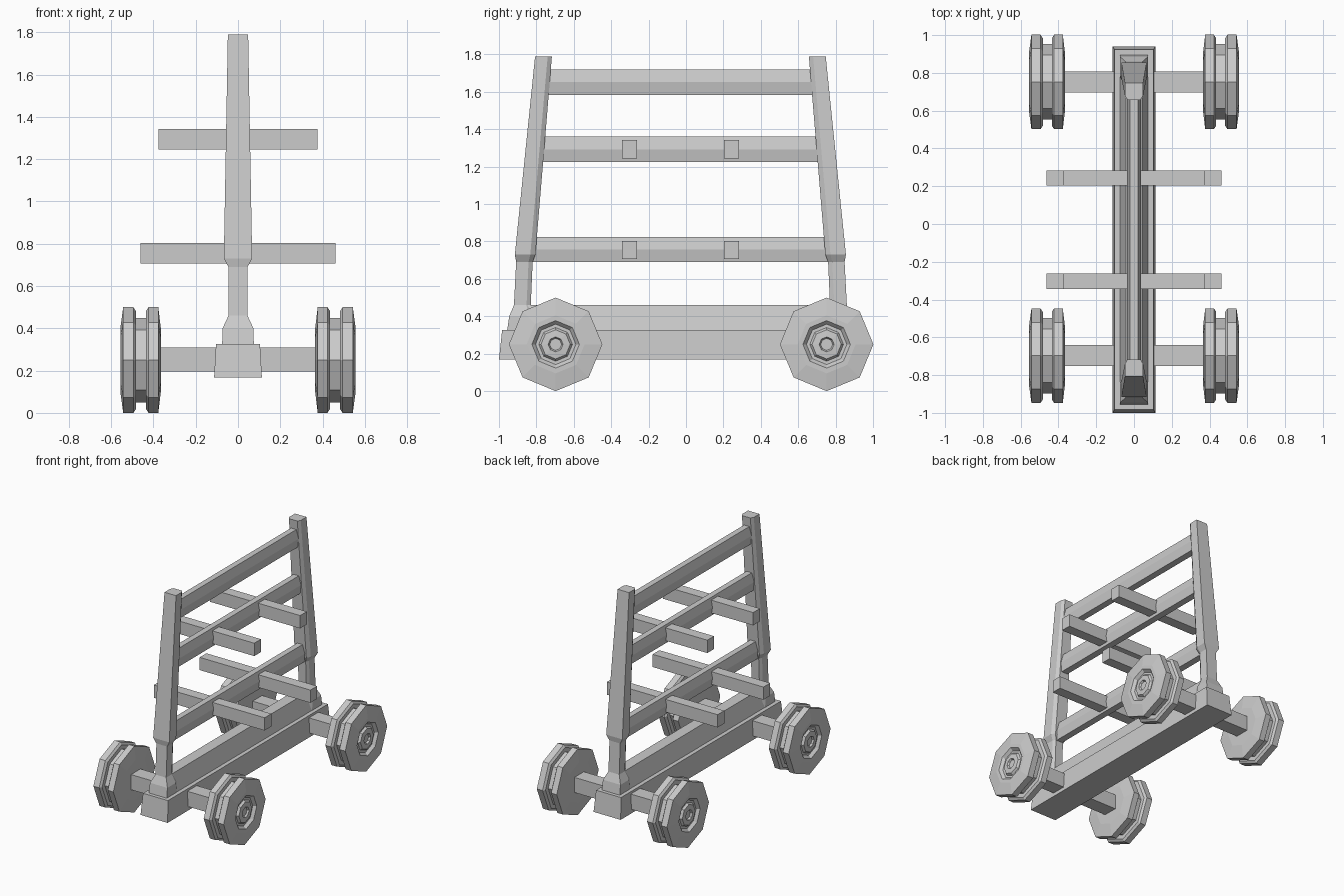
import bpy, bmesh, math
from mathutils import Vector

if "Cube" in bpy.data.objects:
    bpy.data.objects.remove(bpy.data.objects["Cube"])

MID = -0.03   # lengthwise centre of the frame


def finish(name, bm):
    bmesh.ops.recalc_face_normals(bm, faces=bm.faces)
    me = bpy.data.meshes.new(name)
    bm.to_mesh(me)
    bm.free()
    ob = bpy.data.objects.new(name, me)
    bpy.context.collection.objects.link(ob)
    return ob


def loft(name, rings, caps=True):
    """Skin a list of closed rings of points."""
    bm = bmesh.new()
    loops = [[bm.verts.new(p) for p in ring] for ring in rings]
    n = len(loops[0])
    for a, b in zip(loops, loops[1:]):
        for i in range(n):
            j = (i + 1) % n
            bm.faces.new((a[i], a[j], b[j], b[i]))
    if caps:
        bm.faces.new(loops[0])
        bm.faces.new(loops[-1])
    return finish(name, bm)


def box(name, lo, hi):
    bm = bmesh.new()
    bmesh.ops.create_cube(bm, size=1)
    lo, hi = Vector(lo), Vector(hi)
    for v in bm.verts:
        v.co = (lo + hi) / 2 + v.co * (hi - lo)
    return finish(name, bm)


def rail(name, section, y0, y1):
    """Beam along y; y0 / y1 are functions of height so ends follow the posts."""
    return loft(name, [[(x, f(z), z) for x, z in section] for f in (y0, y1)])


# base beam, slightly tapered towards the top
def rect(w, l, z):
    return [(-w, MID - l, z), (w, MID - l, z), (w, MID + l, z), (-w, MID + l, z)]


loft("base_beam", [rect(0.113, 0.97, 0.168), rect(0.104, 0.953, 0.327)])

# leaning end posts: height, outer offset, inner offset, half width
POST = [(0.32, 0.927, 0.765, 0.075), (0.40, 0.915, 0.78, 0.073),
        (0.46, 0.89, 0.80, 0.045), (0.69, 0.878, 0.79, 0.045),
        (0.73, 0.885, 0.775, 0.067), (1.79, 0.777, 0.687, 0.048)]
for label, s in (("front", -1), ("rear", 1)):
    rings = []
    for z, out, inn, w in POST:
        k = inn + (out - inn) * 0.25
        rings.append([(x, MID + s * d, z) for x, d in
                      ((-w, out), (w, out), (w, k), (w * 0.72, inn),
                       (-w * 0.72, inn), (-w, k))])
    loft(label + "_post", rings)


# ladder rails with a six-sided section
def reach(z):
    return 0.80 - (z - 0.73) * 0.083


for label, z in (("lower", 0.757), ("middle", 1.292), ("top", 1.652)):
    sec = [(-0.022, z + 0.068), (-0.037, z), (-0.026, z - 0.068),
           (0.026, z - 0.068), (0.037, z), (0.022, z + 0.068)]
    rail(label + "_rail", sec, lambda h: MID - reach(h), lambda h: MID + reach(h))

# sill rail resting on the base
rail("sill_rail", [(-0.075, 0.32), (0.075, 0.32), (0.042, 0.46), (-0.042, 0.46)],
     lambda h: MID - 0.83, lambda h: MID + 0.83)

# crossbars
for label, half, z0, z1 in (("lower", 0.462, 0.707, 0.803), ("upper", 0.376, 1.245, 1.342)):
    for end, s in (("front", -1), ("rear", 1)):
        y = MID + s * 0.273
        box(f"{label}_{end}_crossbar", (-half, y - 0.04, z0), (half, y + 0.04, z1))

# axles and grooved octagonal wheels; profile is radius, distance from centre
WHEEL = [(0.15, 0.365), (0.25, 0.377), (0.25, 0.423), (0.232, 0.435),
         (0.20, 0.435), (0.20, 0.483), (0.232, 0.483), (0.25, 0.495),
         (0.25, 0.543), (0.155, 0.556), (0.127, 0.556), (0.108, 0.535),
         (0.09, 0.535), (0.078, 0.55), (0.04, 0.553), (0.032, 0.54)]
for end, y in (("front", -0.697), ("rear", 0.752)):
    box(end + "_axle", (-0.38, y - 0.056, 0.196), (0.38, y + 0.056, 0.31))
    for side, s in (("left", -1), ("right", 1)):
        loft(f"{end}_{side}_wheel",
             [[(s * x, y + r * math.cos(a * math.pi / 4), 0.25 + r * math.sin(a * math.pi / 4))
               for a in range(8)] for r, x in WHEEL])
